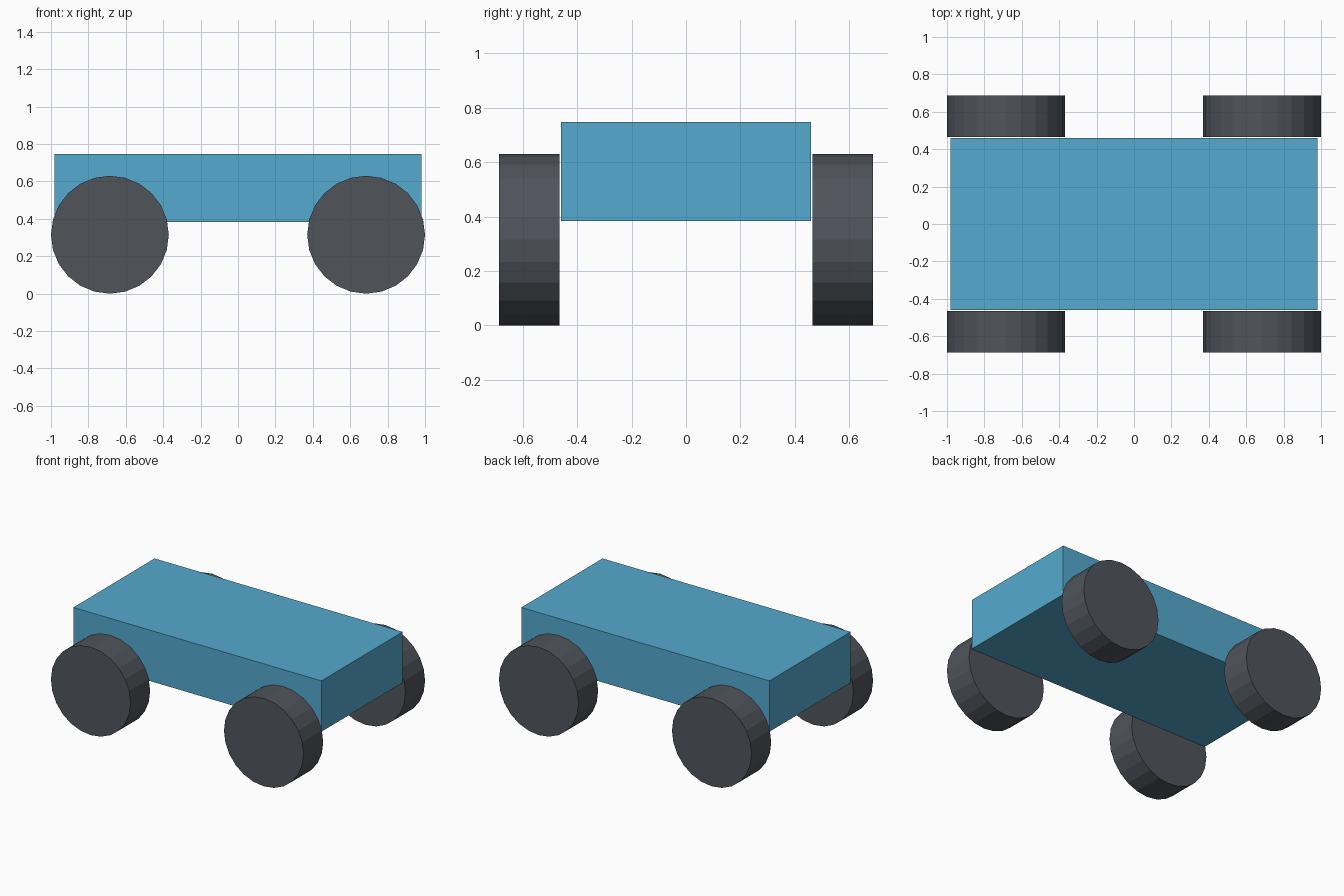
import bpy
from math import pi

if "Cube" in bpy.data.objects:
    bpy.data.objects.remove(bpy.data.objects["Cube"])


def colour(name, rgb):
    mat = bpy.data.materials.new(name)
    mat.diffuse_color = (*rgb, 1)
    mat.use_nodes = True
    mat.node_tree.nodes["Principled BSDF"].inputs["Base Color"].default_value = mat.diffuse_color
    return mat


blue = colour("body_blue", (0.09, 0.40, 0.62))
dark = colour("tyre_dark", (0.08, 0.09, 0.105))

# Box body
bpy.ops.mesh.primitive_cube_add(size=1, location=(0, 0, 0.565))
body = bpy.context.object
body.name = "body"
body.scale = (1.964, 0.918, 0.364)
body.data.materials.append(blue)

# Four 24-sided wheels, set just clear of the body
RADIUS, INNER, OUTER = 0.315, 0.465, 0.687
for side, y in (("front", -1), ("back", 1)):
    for end, x in (("left", -1), ("right", 1)):
        bpy.ops.mesh.primitive_cylinder_add(
            vertices=24, radius=RADIUS, depth=OUTER - INNER,
            location=(x * (1 - RADIUS), y * (INNER + OUTER) / 2, RADIUS),
            rotation=(pi / 2, 0, 0))
        wheel = bpy.context.object
        wheel.name = f"wheel_{side}_{end}"
        wheel.data.materials.append(dark)
